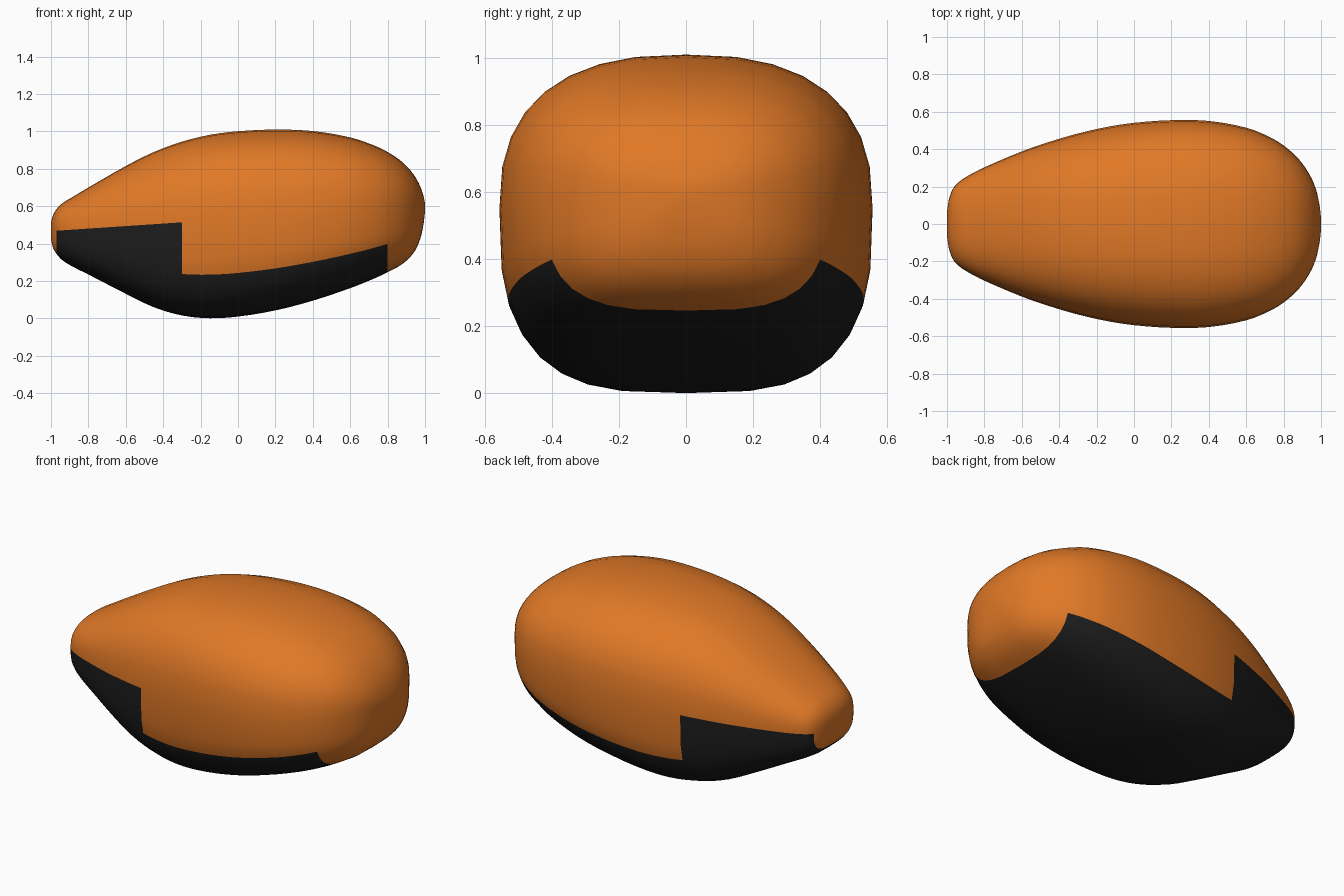
import bpy, bmesh, math
from mathutils import Vector

if "Cube" in bpy.data.objects:
    bpy.data.objects.remove(bpy.data.objects["Cube"])


def material(name, rgb):
    m = bpy.data.materials.new(name)
    m.diffuse_color = (*rgb, 1)
    m.use_nodes = True
    m.node_tree.nodes["Principled BSDF"].inputs["Base Color"].default_value = m.diffuse_color
    return m


# Stations along the body: x, half width, top z, bottom z
STATIONS = [Vector(s) for s in (
    (-0.999, 0.07, 0.515, 0.42), (-0.99, 0.13, 0.55, 0.38),
    (-0.97, 0.185, 0.585, 0.345), (-0.94, 0.222, 0.615, 0.312),
    (-0.88, 0.262, 0.652, 0.275), (-0.80, 0.303, 0.70, 0.235),
    (-0.60, 0.388, 0.815, 0.132), (-0.45, 0.44, 0.89, 0.06),
    (-0.30, 0.484, 0.945, 0.016), (-0.15, 0.518, 0.982, 0.001),
    (0.0, 0.541, 1.001, 0.01), (0.20, 0.555, 1.01, 0.043),
    (0.40, 0.551, 1.002, 0.095), (0.60, 0.515, 0.968, 0.162),
    (0.72, 0.468, 0.928, 0.21), (0.80, 0.42, 0.89, 0.247),
    (0.88, 0.348, 0.835, 0.292), (0.94, 0.262, 0.768, 0.352),
    (0.975, 0.18, 0.705, 0.427), (0.993, 0.095, 0.65, 0.51),
    (0.999, 0.04, 0.62, 0.565))]
STEPS, SEGS = 3, 32


def spline(p0, p1, p2, p3, t):
    """Smooth curve through p1 and p2, with slopes taken over x."""
    d = p2.x - p1.x
    m1 = (p2 - p0) * (d / (p2.x - p0.x))
    m2 = (p3 - p1) * (d / (p3.x - p1.x))
    return ((2*t**3 - 3*t**2 + 1) * p1 + (t**3 - 2*t**2 + t) * m1
            + (3*t**2 - 2*t**3) * p2 + (t**3 - t**2) * m2)


def middle(x):
    """Height of the widest line."""
    return 0.534 + 0.067 * x


def section(bm, s):
    """Rounded-square ring, squarer below than above; vertex 0 is at +y."""
    x, w, top, bottom = s
    c, ring = middle(x), []
    for i in range(SEGS):
        a = 2 * math.pi * i / SEGS
        co, si = math.cos(a), math.sin(a)
        e = 2 / 2.5 if si > 1e-6 else 2 / 3.26
        h = top - c if si > 0 else c - bottom
        y = math.copysign(w * abs(co) ** e, co)
        z = c + math.copysign(h * abs(si) ** e, si)
        ring.append(bm.verts.new((x, y, z)))
    return ring


def rows_below(x):
    """How many quarter-section rows stay orange below the widest line."""
    if x < -0.97 or x > 0.8:
        return SEGS
    return 0 if x < -0.3 else SEGS // 16


# Body shell lofted through the stations
bm = bmesh.new()
n = len(STATIONS)
path = []
for i in range(n - 1):
    q = [STATIONS[min(max(k, 0), n - 1)] for k in (i - 1, i, i + 1, i + 2)]
    path += [spline(*q, t / STEPS) for t in range(STEPS)]
path.append(STATIONS[-1])
rings = [section(bm, s) for s in path]

for k in range(len(rings) - 1):
    orange_rows = rows_below((path[k].x + path[k + 1].x) / 2)
    for i in range(SEGS):
        j = (i + 1) % SEGS
        f = bm.faces.new((rings[k][i], rings[k][j], rings[k + 1][j], rings[k + 1][i]))
        # Dark underside: lower half, below the stepped paint line
        row = min(i - SEGS // 2, SEGS - 1 - i)
        f.material_index = 1 if i >= SEGS // 2 and row >= orange_rows else 0

# Rounded ends closed with a fan
for ring, x in ((rings[0], -1), (rings[-1], 1)):
    tip = bm.verts.new((x, 0, middle(x)))
    for i in range(SEGS):
        bm.faces.new((ring[i], ring[(i + 1) % SEGS], tip))

bmesh.ops.recalc_face_normals(bm, faces=bm.faces[:])
for f in bm.faces:
    f.smooth = True
mesh = bpy.data.meshes.new("body_shell")
bm.to_mesh(mesh)
bm.free()
mesh.materials.append(material("orange", (0.75, 0.19, 0.02)))
mesh.materials.append(material("black", (0.012, 0.012, 0.012)))
bpy.context.collection.objects.link(bpy.data.objects.new("body_shell", mesh))
